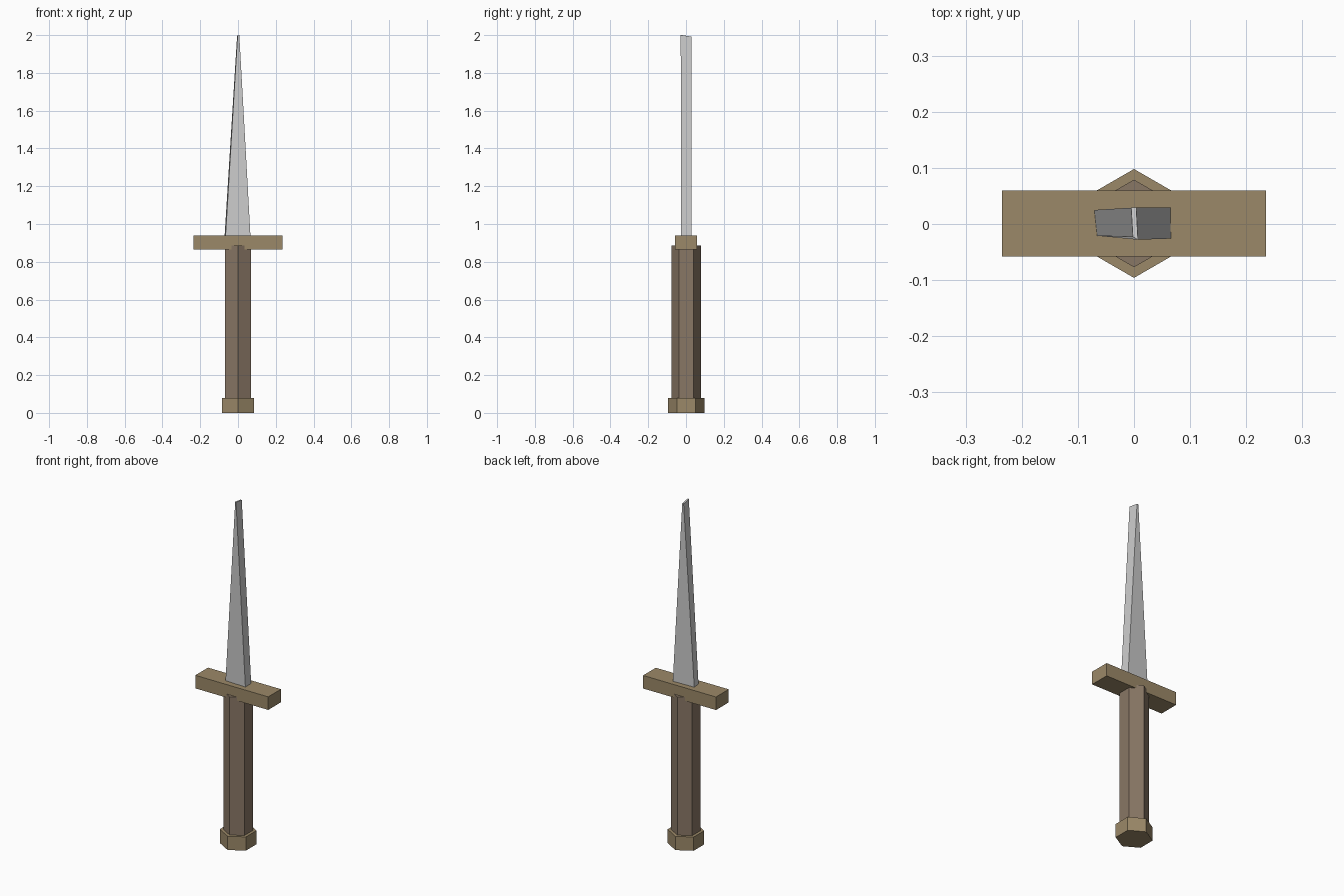
import bpy

if "Cube" in bpy.data.objects:
    bpy.data.objects.remove(bpy.data.objects["Cube"])

CY = 0.001  # shared centre line of the handle parts


def material(name, rgb):
    mat = bpy.data.materials.new(name)
    mat.diffuse_color = (*rgb, 1)
    mat.use_nodes = True
    mat.node_tree.nodes["Principled BSDF"].inputs["Base Color"].default_value = mat.diffuse_color
    return mat


brass = material("brass", (0.33, 0.25, 0.14))
wood = material("wood", (0.25, 0.185, 0.13))


def hex_prism(name, radius, z0, z1, mat):
    bpy.ops.mesh.primitive_cylinder_add(
        vertices=6, radius=radius, depth=z1 - z0, location=(0, CY, (z0 + z1) / 2))
    obj = bpy.context.object
    obj.name = name
    obj.data.materials.append(mat)


# Six-sided pommel and grip, points facing front and back
hex_prism("pommel", 0.097, 0.0, 0.08, brass)
hex_prism("grip", 0.078, 0.08, 0.885, wood)

# Crossguard
bpy.ops.mesh.primitive_cube_add(size=1, location=(0, CY, 0.902))
guard = bpy.context.object
guard.name = "crossguard"
guard.scale = (0.47, 0.117, 0.076)
bpy.ops.object.transform_apply(location=False, rotation=False, scale=True)
guard.data.materials.append(brass)

# Blade: slightly uneven four-sided taper with a narrow flat tip
base = [(-0.066, -0.021, 0.935), (0.066, -0.026, 0.935),
        (0.065, 0.029, 0.935), (-0.071, 0.025, 0.935)]
tip = [(-0.002, -0.023, 2.0), (0.007, -0.028, 2.0),
       (0.004, 0.029, 1.992), (-0.005, 0.029, 1.992)]
sides = [(i, (i + 1) % 4, (i + 1) % 4 + 4, i + 4) for i in range(4)]
mesh = bpy.data.meshes.new("blade")
mesh.from_pydata(base + tip, [], [(3, 2, 1, 0), (4, 5, 6, 7)] + sides)
blade = bpy.data.objects.new("blade", mesh)
bpy.context.collection.objects.link(blade)
